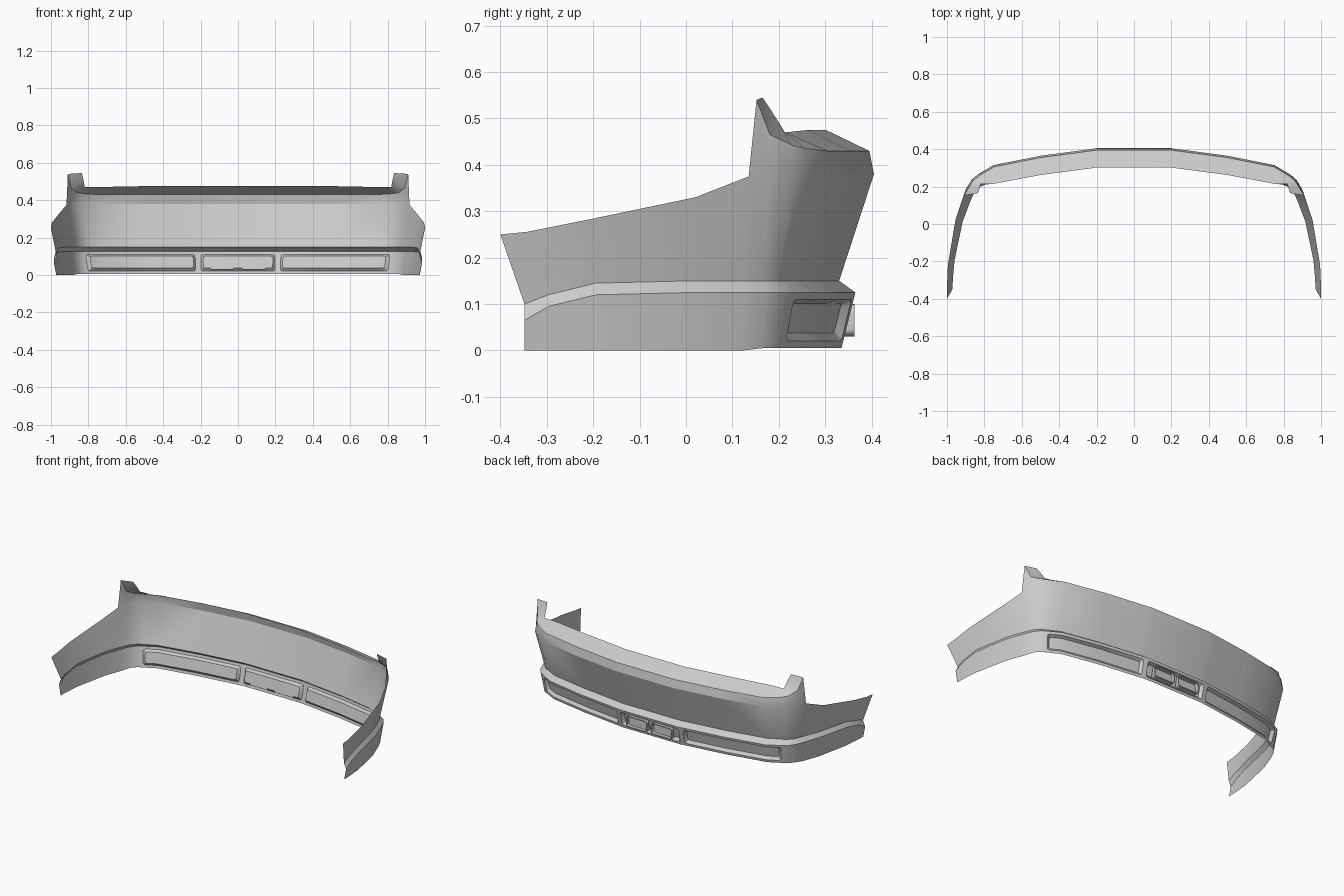
import bpy, bmesh
from mathutils import Vector

if "Cube" in bpy.data.objects:
    bpy.data.objects.remove(bpy.data.objects["Cube"], do_unlink=True)

grey = bpy.data.materials.new("plain_grey")
grey.use_nodes = True
colour = (0.6, 0.6, 0.6, 1)
grey.diffuse_color = colour
grey.node_tree.nodes["Principled BSDF"].inputs["Base Color"].default_value = colour


def finish(bm, name, angle):
    mesh = bpy.data.meshes.new(name)
    bm.to_mesh(mesh)
    bm.free()
    mesh.materials.append(grey)
    obj = bpy.data.objects.new(name, mesh)
    bpy.context.collection.objects.link(obj)
    bpy.ops.object.select_all(action="DESELECT")
    obj.select_set(True)
    bpy.context.view_layer.objects.active = obj
    bpy.ops.object.shade_smooth_by_angle(angle=angle)
    return obj


# Plan curve of the widest line, from the middle round to the left tip
plan = [(0, .405), (.2, .405), (.235, .4), (.5, .365), (.75, .315), (.835, .265),
        (.87, .235), (.9, .185), (.917, .135), (.955, .02), (.995, -.22), (1, -.34), (1, -.4)]
COUNT = len(plan)
POST = 8  # station of the upright corner post

# Heights that change along the curve
belt_z = [.38] * POST + [.375, .33, .28, .256, .25]
ledge_z = [.15] * (POST + 2) + [.145, .12, .1]
lip_z = [.125] * (POST + 2) + [.12, .095, .065]
upper_z = [.43] * 5 + [.435, .442, .465, .54]
# Inner edge of the top flange at the corner
corner_flange = [(.75, .215, .47), (.79, .215, .47), (.82, .213, .47),
                 (.826, .19, .507), (.835, .165, .545)]


def outward(i):
    a, b = plan[max(i - 1, 0)], plan[min(i + 1, COUNT - 1)]
    n = Vector((a[1] - b[1], b[0] - a[0])).normalized()
    return Vector((0, 1)) if i == 0 else n


def low_point(i, offset, z):
    """Point of the lower skirt, set in from the plan curve."""
    n = outward(i)
    p = Vector(plan[i]) + n * offset * (.4 + .6 * max(n.y, 0))
    y = p.y * .87 if p.y < 0 else p.y
    return Vector((p.x, y, z))


def column(i):
    """Cross-section at one station, bottom to top."""
    bottom = low_point(i, -.07, .005 if i < POST else 0)
    lip = low_point(i, -.04, lip_z[i])
    points = [bottom, bottom.lerp(lip, .13), bottom.lerp(lip, .87), lip,
              low_point(i, -.075, ledge_z[i]), Vector((*plan[i], belt_z[i]))]
    if i <= POST:
        n = outward(i)
        top = Vector((*(Vector(plan[i]) - n * .01), upper_z[i]))
        if i == POST:
            top = Vector((.91, .152, upper_z[i]))
        if i < 4:
            inner = Vector((plan[i][0], plan[i][1] - .103, .475))
        else:
            inner = Vector(corner_flange[i - 4])
        points += [top, inner]
    return points


# Bumper shell
bm = bmesh.new()
grid = {}
for s in range(1 - COUNT, COUNT):
    side = -1 if s < 0 else 1
    grid[s] = [bm.verts.new((p.x * side, p.y, p.z)) for p in column(abs(s))]
cells = {}
for s in range(1 - COUNT, COUNT - 1):
    a, b = grid[s], grid[s + 1]
    for r in range(min(len(a), len(b)) - 1):
        cells[s, r] = bm.faces.new((a[r], a[r + 1], b[r + 1], b[r]))
bm.normal_update()

# Recessed grilles in the skirt
diagonals = set()
for first, last in ((-5, -2), (-1, 1), (2, 5)):
    opening = [cells[s, 1] for s in range(first, last)]
    ring = bmesh.ops.inset_region(bm, faces=opening, thickness=.013, depth=-.018,
                                  use_even_offset=True)["faces"]
    bm.normal_update()
    for edge in {e for f in ring for e in f.edges}:
        linked = edge.link_faces
        if len(linked) == 2 and all(f in ring for f in linked):
            if edge.calc_face_angle(0) > .6:
                diagonals.add(edge)
# Round the corners of the recesses
bmesh.ops.bevel(bm, geom=list(diagonals), offset=.01, segments=2,
                profile=.5, affect="EDGES")
finish(bm, "bumper_shell", .5)


# Pair of rounded rectangular tailpipes in the middle recess
def tailpipe(name, centre):
    bm = bmesh.new()
    bmesh.ops.create_cube(bm, size=1)
    for v in bm.verts:
        x, y, z = v.co
        z = .065 + z * .07
        v.co = (centre + x * .145, .363 if y > 0 else .315 + z * .25, z)
    long_edges = [e for e in bm.edges
                  if abs(e.verts[0].co.y - e.verts[1].co.y) > .01]
    bmesh.ops.bevel(bm, geom=long_edges, offset=.018, segments=4,
                    profile=.5, affect="EDGES")
    bm.normal_update()
    mouth = [f for f in bm.faces if f.normal.y > .95]
    bmesh.ops.inset_region(bm, faces=mouth, thickness=.006, depth=0)
    bmesh.ops.inset_region(bm, faces=mouth, thickness=.001, depth=-.02)
    finish(bm, name, .6)


tailpipe("left_tailpipe", .085)
tailpipe("right_tailpipe", -.085)
